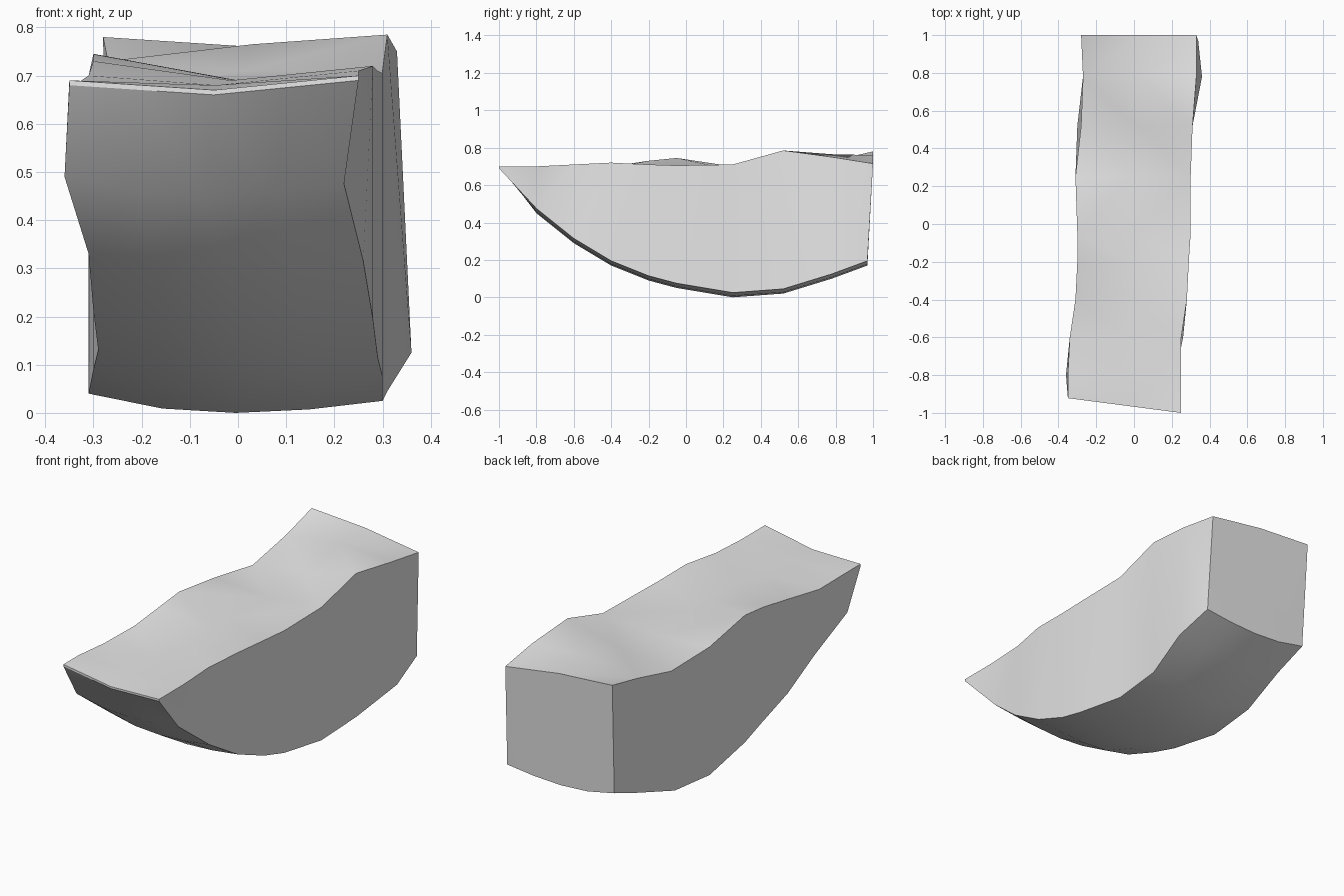
import bpy
import bmesh
import math
from mathutils import Vector

default_cube = bpy.data.objects.get("Cube")
if default_cube:
    bpy.data.objects.remove(default_cube, do_unlink=True)

# One flat stone colour
stone = bpy.data.materials.new("pale_grey_stone")
stone.use_nodes = True
colour = (0.8, 0.8, 0.8, 1.0)
stone.diffuse_color = colour
stone.node_tree.nodes["Principled BSDF"].inputs["Base Color"].default_value = colour

# Stations from front to back:
# y, left-hand x (top, keel), right-hand x (top, keel), top z (near -x, middle, near +x), keel z
stations = [
    (-1.0, -.35, -.35, .25, .25, .69, .67, .70, .66),
    (-.8, -.35, -.36, .25, .22, .69, .68, .70, .45),
    (-.6, -.34, -.31, .25, .26, .68, .68, .71, .29),
    (-.4, -.31, -.30, .28, .28, .70, .69, .72, .17),
    (-.2, -.30, -.29, .29, .29, .73, .69, .71, .09),
    (-.05, -.30, -.30, .30, .30, .745, .69, .705, .05),
    (.25, -.31, -.31, .30, .30, .70, .68, .71, 0),
    (.52, -.28, -.30, .31, .31, .67, .71, .785, .02),
    (.78, -.27, -.27, .33, .36, .73, .765, .75, .10),
    (1.0, -.28, -.27, .33, .34, .78, .76, .715, .17),
]
keel_steps = 4


def mix(a, b, t):
    return a + (b - a) * t


def section(station):
    """Closed outline of one cross-section: top, then curved underside."""
    y, top_a, keel_a, top_b, keel_b, za, zm, zb, keel = station
    is_front = station is stations[0]
    is_back = station is stations[-1]

    def place(x, z, low=False):
        # Front edge runs at a slant; the back wall leans slightly
        shift = (top_b - x) * .13 if is_front else 0
        if is_back and low:
            shift = -.03
        return Vector((x, y + shift, z))

    outline = [place(top_a, za), place(mix(top_a, top_b, .5), zm), place(top_b, zb)]
    for i in range(keel_steps + 1):
        t = 1 - i / keel_steps
        x = mix(keel_a, keel_b, t)
        # Underside bows down slightly between its two long edges
        lift = mix(.04, .025, t) * abs(2 * t - 1) ** 2
        z = keel + lift
        if is_front:
            top = mix(za, zm, 2 * t) if t < .5 else mix(zm, zb, 2 * t - 1)
            z = top - .01
        outline.append(place(x, z, True))
    return outline


# Loft the sections into one closed chunk
bm = bmesh.new()
rings = [[bm.verts.new(p) for p in section(s)] for s in stations]
for near, far in zip(rings, rings[1:]):
    count = len(near)
    for i in range(count):
        j = (i + 1) % count
        bm.faces.new((near[i], near[j], far[j], far[i]))

# Close the thin front edge and the back wall
bm.faces.new(rings[0])
bm.faces.new(rings[-1])
bmesh.ops.triangulate(bm, faces=bm.faces[:])
bmesh.ops.recalc_face_normals(bm, faces=bm.faces[:])

mesh = bpy.data.meshes.new("stone_chunk")
bm.to_mesh(mesh)
bm.free()
mesh.materials.append(stone)
chunk = bpy.data.objects.new("stone_chunk", mesh)
bpy.context.collection.objects.link(chunk)

# Soft underside with crisp broken edges
bpy.ops.object.select_all(action="DESELECT")
chunk.select_set(True)
bpy.context.view_layer.objects.active = chunk
bpy.ops.object.shade_smooth_by_angle(angle=math.radians(30))
